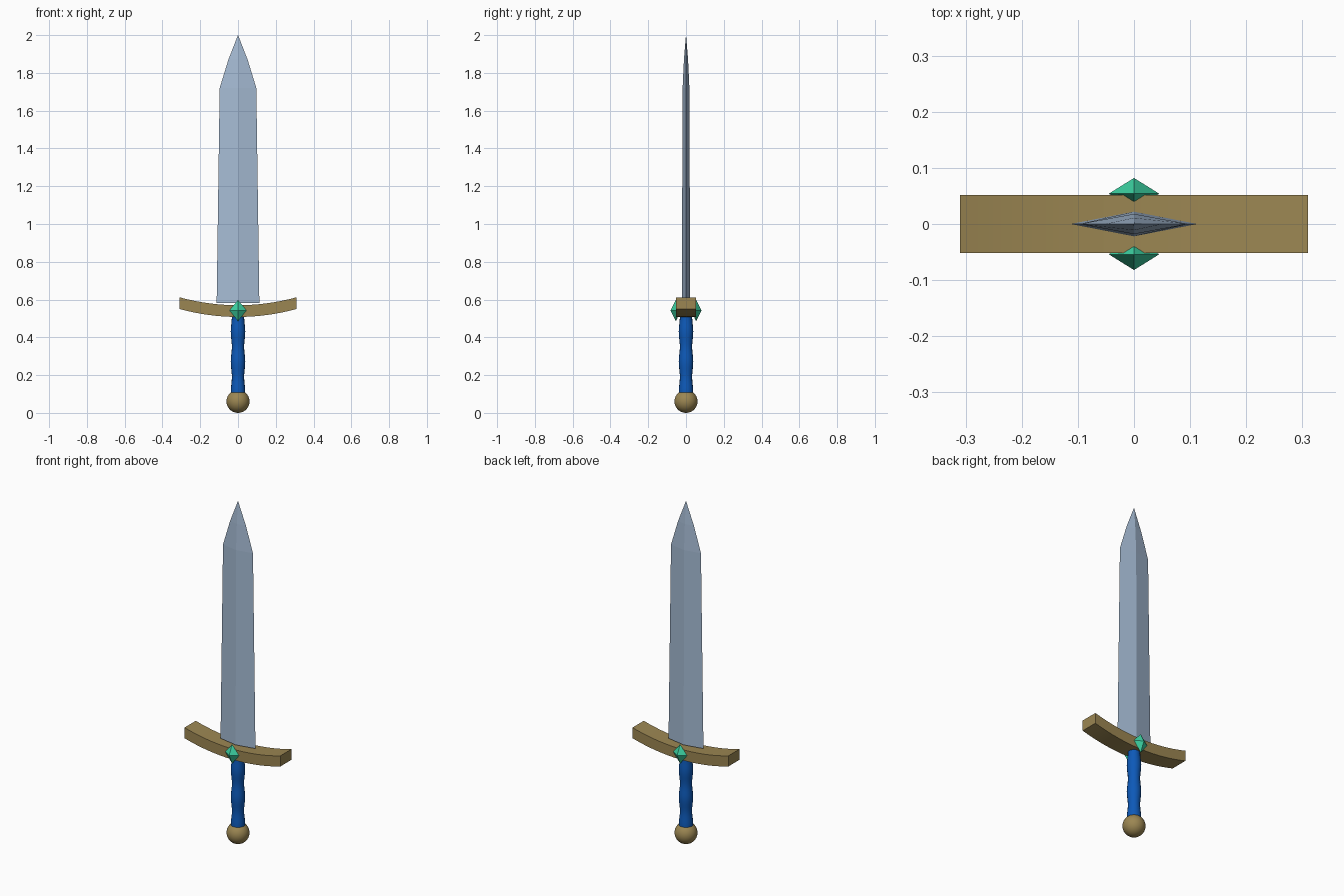
import bpy, bmesh, math

if "Cube" in bpy.data.objects:
    bpy.data.objects.remove(bpy.data.objects["Cube"])


def material(name, rgb):
    m = bpy.data.materials.new(name)
    m.diffuse_color = (*rgb, 1)
    m.use_nodes = True
    m.node_tree.nodes["Principled BSDF"].inputs["Base Color"].default_value = m.diffuse_color
    return m


STEEL = material("steel", (0.38, 0.50, 0.66))
GOLD = material("dull gold", (0.33, 0.24, 0.085))
BLUE = material("blue wrap", (0.004, 0.10, 0.48))
GREEN = material("green gem", (0.045, 0.64, 0.36))


def make(name, bm, mat, smooth=None):
    bmesh.ops.recalc_face_normals(bm, faces=bm.faces)
    mesh = bpy.data.meshes.new(name)
    bm.to_mesh(mesh)
    bm.free()
    mesh.materials.append(mat)
    ob = bpy.data.objects.new(name, mesh)
    bpy.context.collection.objects.link(ob)
    if smooth:
        bpy.ops.object.select_all(action='DESELECT')
        ob.select_set(True)
        bpy.context.view_layer.objects.active = ob
        bpy.ops.object.shade_smooth_by_angle(angle=math.radians(smooth))
    return ob


def loft(rings):
    """Skin a list of equal-length point rings and cap both ends."""
    bm = bmesh.new()
    vs = [[bm.verts.new(p) for p in ring] for ring in rings]
    n = len(vs[0])
    for a, b in zip(vs, vs[1:]):
        for i in range(n):
            j = (i + 1) % n
            bm.faces.new((a[i], a[j], b[j], b[i]))
    bm.faces.new(vs[0][::-1])
    bm.faces.new(vs[-1])
    return bm


# Blade: diamond section tapering to a point (z, half width, half thickness)
sections = [(0.582, 0.113, 0.022), (1.72, 0.097, 0.018),
            (1.87, 0.051, 0.011), (2.0, 0.0004, 0.0004)]
make("blade", loft([[(w, 0, z), (0, t, z), (-w, 0, z), (0, -t, z)]
                    for z, w, t in sections]), STEEL)

# Guard: rectangular bar curving up to both ends
rings = []
for i in range(17):
    x = -0.31 + 0.62 * i / 16
    z = 0.508 + 0.042 * (x / 0.31) ** 2
    rings.append([(x, -0.052, z), (x, 0.052, z),
                  (x, 0.052, z + 0.062), (x, -0.052, z + 0.062)])
make("guard", loft(rings), GOLD, 30)

# Grip: round handle with gentle bulges
rings = []
for i in range(25):
    z = 0.10 + 0.42 * i / 24
    r = 0.0355 + 0.003 * math.cos((z - 0.27) * 2 * math.pi / 0.16)
    rings.append([(r * math.cos(a), r * math.sin(a), z)
                  for a in (k * math.tau / 16 for k in range(16))])
make("grip", loft(rings), BLUE, 40)

# Pommel
bm = bmesh.new()
bmesh.ops.create_uvsphere(bm, u_segments=32, v_segments=16, radius=0.061)
bmesh.ops.translate(bm, verts=bm.verts, vec=(0, 0, 0.061))
make("pommel", bm, GOLD, 40)

# Gems: an octahedron on the front and back of the guard
for name, side in (("front_gem", -1), ("back_gem", 1)):
    bm = bmesh.new()
    ring = [(0.045, 0), (0, 0.028), (-0.045, 0), (0, -0.028)]
    mid = [bm.verts.new((x, 0.054 * side + y, 0.543)) for x, y in ring]
    for z in (0.485, 0.598):
        tip = bm.verts.new((0, 0.054 * side, z))
        for i in range(4):
            bm.faces.new((mid[i], mid[(i + 1) % 4], tip))
    make(name, bm, GREEN)
